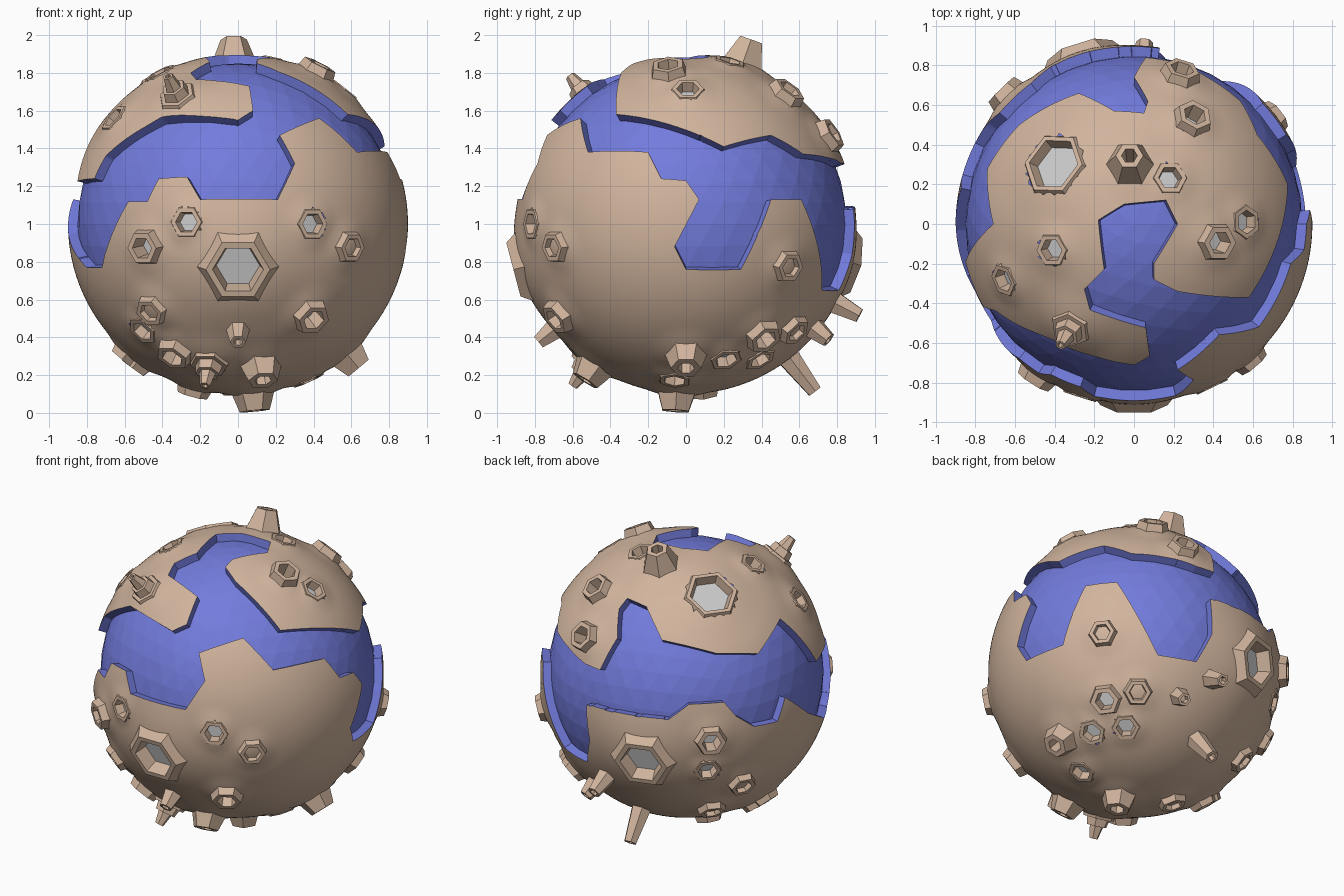
import bpy, bmesh
from math import sqrt, pi, cos, sin, radians
from mathutils import Vector

if "Cube" in bpy.data.objects:
    bpy.data.objects.remove(bpy.data.objects["Cube"])

R, SEA, MID = 0.9, 0.85, Vector((0, 0, 1))


def material(name, col):
    m = bpy.data.materials.new(name)
    m.diffuse_color = (*col, 1)
    m.use_nodes = True
    m.node_tree.nodes["Principled BSDF"].inputs["Base Color"].default_value = m.diffuse_color
    return m


TAN = material("land", (0.64, 0.46, 0.34))
BLUE = material("sea", (0.17, 0.20, 0.72))


# Directions on the globe read from one view: front/back = (x, z), right/left = (y, z), top/under = (x, y)
def at(view, a, b):
    if view in ('top', 'under'):
        c = sqrt(max(0, R * R - a * a - b * b))
        return Vector((a, b, c if view == 'top' else -c)).normalized()
    b -= 1
    c = sqrt(max(0, R * R - a * a - b * b))
    v = {'front': (a, -c, b), 'back': (a, c, b), 'right': (c, a, b), 'left': (-c, a, b)}[view]
    return Vector(v).normalized()


def spots(view, *pts):
    return [at(view, *p) for p in pts]


def finish(bm, name, mats, smooth=False):
    me = bpy.data.meshes.new(name)
    bmesh.ops.translate(bm, verts=bm.verts, vec=MID)
    bm.to_mesh(me)
    bm.free()
    ob = bpy.data.objects.new(name, me)
    for m in mats:
        me.materials.append(m)
    bpy.context.collection.objects.link(ob)
    if smooth:
        bpy.context.view_layer.objects.active = ob
        ob.select_set(True)
        bpy.ops.object.shade_smooth_by_angle(angle=radians(30))
        ob.select_set(False)


# Coastlines, counter-clockwise from above
lower = (
    spots('front', (-.80, .77), (-.72, .77), (-.58, 1.12), (-.48, 1.12), (-.42, 1.24), (-.27, 1.25),
          (-.2, 1.13), (.21, 1.13), (.3, 1.32), (.22, 1.47), (.43, 1.56), (.63, 1.38))
    + spots('right', (-.2, 1.38), (-.13, 1.24), (0, 1.23), (.07, 1.13), (-.06, .88), (0, .76), (.29, .76),
            (.45, 1.13), (.61, 1.13), (.72, .65), (.81, .65))
    + spots('back', (.11, .84), (.13, 1.08), (-.42, 1.09), (-.52, 1.19))
    + spots('left', (.56, 1.19), (.51, 1.09), (.41, 1), (.25, .99), (.18, 1.13), (-.03, .95)))
upper = (
    spots('top', (-.85, -.19))
    + spots('front', (-.76, 1.24), (-.7, 1.36), (-.4, 1.56), (0, 1.55), (.08, 1.6), (.06, 1.73))
    + spots('top', (-.22, -.43), (-.25, -.33), (-.15, -.23), (-.18, .02), (-.05, .1), (.16, .12), (.22, 0),
            (.1, -.2), (.1, -.28), (.22, -.34))
    + spots('right', (-.37, 1.58), (.2, 1.41), (.45, 1.47), (.62, 1.37), (.82, 1.32))
    + spots('top', (.06, .84), (0, .74), (.07, .62), (.05, .56), (-.1, .57), (-.28, .66), (-.58, .5),
            (-.74, .28), (-.71, 0)))

# Crater kinds: (base radius, rim radius, hole radius, rim height, deep grey floor) and where they lie
kinds = [
    ((.24, .17, .135, .045, True), spots('front', (0, .77)) + spots('back', (-.26, .79))),
    ((.19, .165, .14, .015, True), spots('top', (-.4, .3))),
    ((.11, .09, .06, .055, True),
     spots('front', (-.48, .88), (.38, .52), (-.33, .33)) + spots('right', (.4, .42))
     + spots('left', (.64, .955)) + spots('top', (.29, .52), (.23, .74), (.41, -.09))),
    ((.12, .08, .045, .095, True),
     spots('front', (.12, .25)) + spots('right', (0, .31)) + spots('under', (.08, -.05))),
    ((.13, .07, .04, .135, True), spots('top', (-.02, .3))),
    ((.10, .085, .06, .015, True),
     spots('front', (-.27, 1.01), (.39, 1), (-.5, .44)) + spots('right', (.21, .29), (.39, .29))
     + spots('left', (.62, .73)) + spots('under', (.37, -.06))
     + spots('top', (.18, .23), (.56, .01), (-.41, -.13), (-.65, -.28))),
    ((.10, .08, .055, .045, False),
     spots('front', (.58, .88), (-.6, .3), (-.45, .55)) + spots('right', (.56, .45), (.53, .78))
     + spots('left', (.43, .38), (.4, .59)) + spots('under', (-.53, .02), (-.23, .09)))]

# Vent pipes: direction, tip distance from the centre
vents = [((0, -.70, -.56), 1.0), ((.05, .87, -.46), 1.04), ((-.05, .6, -.78), 1.12), ((.21, .70, -.57), 1.0)]
volcanoes = [Vector(v).normalized() for v in ((-.17, -.58, -.83), (-.37, -.61, .78))]

bumps = [(d, k[0] * 1.7, .02) for k, where in kinds for d in where] + [(d, .24, .025) for d in volcanoes]


# Flat map (from the south pole) used to decide which side of a coast a face lies on
def flat(d):
    return d.x / (1 + d.z), d.y / (1 + d.z)


def outline(loop):
    return [flat(a.lerp(b, k / 3).normalized()) for a, b in zip(loop, loop[1:] + loop[:1]) for k in range(3)]


def inside(poly, p):
    hit, (x, y) = False, p
    x0, y0 = poly[-1]
    for x1, y1 in poly:
        if (y0 > y) != (y1 > y) and x < (x1 - x0) * (y - y0) / (y1 - y0) + x0:
            hit = not hit
        x0, y0 = x1, y1
    return hit


# Land shell, sliced exactly along both coastlines
bm = bmesh.new()
bmesh.ops.create_icosphere(bm, subdivisions=6, radius=R)
for loop in (lower, upper):
    for a, b in zip(loop, loop[1:] + loop[:1]):
        n, m = a.cross(b).normalized(), (a + b).normalized()
        reach = ((a - b).length / 2 + .05) * R
        near = []
        for f in bm.faces:
            c = f.verts[0].co
            if abs(c.dot(n)) < .045 and (c - m * R).length < reach:
                near.append(f)
        geom = set(near)
        for f in near:
            geom.update(f.edges)
            geom.update(f.verts)
        bmesh.ops.bisect_plane(bm, geom=list(geom), dist=1e-4, plane_co=(0, 0, 0), plane_no=n)
low, up = outline(lower), outline(upper)
water = []
for f in bm.faces:
    d = f.calc_center_median().normalized()
    if d.z > -.5:
        p = flat(d)
        if inside(low, p) and not inside(up, p):
            water.append(f)
bmesh.ops.delete(bm, geom=water, context='FACES')

# Gentle swelling of the ground around craters
for v in bm.verts:
    d = v.co.normalized()
    r = R
    for c, w, h in bumps:
        t = (d - c).length_squared * R * R / (w * w)
        if t < 1:
            r = max(r, R + h * (1 - t) ** 2)
    v.co = d * r

# Blue coast walls dropping to the sea
res = bmesh.ops.extrude_edge_only(bm, edges=[e for e in bm.edges if e.is_boundary])
for g in res['geom']:
    if isinstance(g, bmesh.types.BMVert):
        g.co = g.co.normalized() * (SEA - .01)
    elif isinstance(g, bmesh.types.BMFace):
        g.material_index = 1

# Openings under the deep craters
holes = [(d, (k[1] + k[2]) / 2) for k, where in kinds if k[4] for d in where]
gone = []
for f in bm.faces:
    if f.material_index == 0:
        p = f.calc_center_median()
        if any((p - d * p.dot(d)).length < w and p.dot(d) > 0 for d, w in holes):
            gone.append(f)
bmesh.ops.delete(bm, geom=gone, context='FACES')
finish(bm, "land_shell", [TAN, BLUE], smooth=True)

# Faceted sea
bm = bmesh.new()
bmesh.ops.create_icosphere(bm, subdivisions=4, radius=SEA)
finish(bm, "sea", [BLUE])


# Six-sided turned shape standing on the globe along direction d; profile = (radius, distance)
def turn(bm, d, profile, cap=True):
    ref = Vector((0, 0, 1)) if abs(d.z) < .85 else Vector((0, 1, 0))
    side = ref.cross(d).normalized()
    fwd = d.cross(side)
    rings = [[bm.verts.new(d * h + (side * cos(k * pi / 3) + fwd * sin(k * pi / 3)) * r) for k in range(6)]
             for r, h in profile]
    for lo, hi in zip(rings, rings[1:]):
        for k in range(6):
            j = (k + 1) % 6
            bm.faces.new((lo[k], lo[j], hi[j], hi[k]))
    if cap:
        bm.faces.new(rings[-1])


# Crater rims and grey floors
rims, floors = bmesh.new(), bmesh.new()
for (rb, rt, ri, h, deep), where in kinds:
    top, foot = R + h, R - rb * rb / 1.8 - .015
    bottom = .858 if deep else top - .035
    for d in where:
        turn(rims, d, [(rb, foot), (rt, top), (ri, top), (ri * .85, bottom)], cap=not deep)
        if deep:
            turn(floors, d, [(ri * .9, bottom)])
finish(rims, "crater_rims", [TAN])
finish(floors, "crater_floors", [])

# Vent pipes and stepped volcanoes
bm = bmesh.new()
for d, tip in vents:
    turn(bm, Vector(d).normalized(), [(.07, .86), (.042, tip), (.025, tip), (.02, tip - .04)])
finish(bm, "vent_pipes", [TAN])
bm = bmesh.new()
for d in volcanoes:
    turn(bm, d, [(.12, .87), (.10, .93), (.075, .93), (.065, .98), (.045, .98), (.028, 1.06), (.015, 1.06),
                 (.012, 1.03)])
finish(bm, "volcanoes", [TAN])
